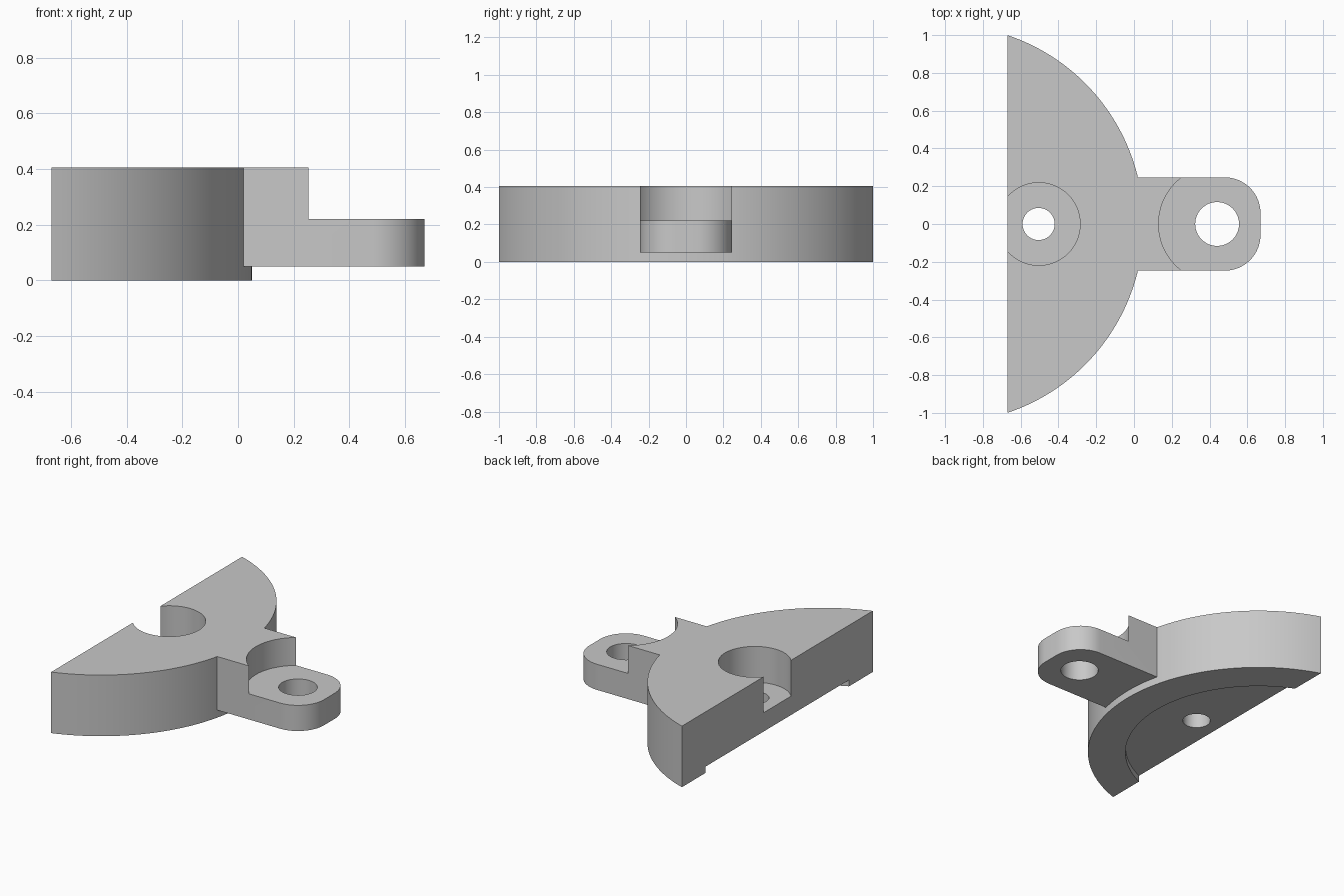
import bpy
import bmesh
from math import pi, cos, sin, acos

default_cube = bpy.data.objects.get("Cube")
if default_cube:
    bpy.data.objects.remove(default_cube, do_unlink=True)

BACK = -0.67          # flat face of the segment
CENTRE = -1.004       # axis of the large arc
RADIUS = 1.054
TOP = 0.405

grey = bpy.data.materials.new("plain grey")
grey.use_nodes = True
colour = (0.58, 0.58, 0.58, 1)
grey.diffuse_color = colour
grey.node_tree.nodes["Principled BSDF"].inputs["Base Color"].default_value = colour


def arc(cx, cy, r, start, end, n):
    steps = [start + (end - start) * i / n for i in range(n + 1)]
    return [(cx + r * cos(a), cy + r * sin(a)) for a in steps]


def prism(name, outline, z0, z1):
    """Extrude a counter-clockwise outline from z0 to z1."""
    bm = bmesh.new()
    base = bm.faces.new([bm.verts.new((x, y, z0)) for x, y in outline])
    top = bmesh.ops.extrude_face_region(bm, geom=[base])["geom"]
    verts = [v for v in top if isinstance(v, bmesh.types.BMVert)]
    bmesh.ops.translate(bm, verts=verts, vec=(0, 0, z1 - z0))
    bmesh.ops.recalc_face_normals(bm, faces=bm.faces)
    mesh = bpy.data.meshes.new(name)
    bm.to_mesh(mesh)
    bm.free()
    mesh.materials.append(grey)
    obj = bpy.data.objects.new(name, mesh)
    bpy.context.collection.objects.link(obj)
    return obj


def disc(name, cx, r, z0, z1, n=64):
    return prism(name, arc(cx, 0, r, 0, 2 * pi, n)[:-1], z0, z1)


def combine(target, tool, operation):
    """Apply a boolean and discard the tool."""
    tool.hide_render = True
    mod = target.modifiers.new(operation, "BOOLEAN")
    mod.operation = operation
    mod.solver = "EXACT"
    mod.object = tool
    bpy.context.view_layer.objects.active = target
    bpy.ops.object.modifier_apply(modifier=mod.name)
    bpy.data.objects.remove(tool, do_unlink=True)


# Circular segment body
half = acos((BACK - CENTRE) / RADIUS)
body = prism("bracket_body", arc(CENTRE, 0, RADIUS, -half, half, 80), 0, TOP)

# Mounting arm with rounded end corners
width, end, corner = 0.247, 0.67, 0.19
outline = [(-0.2, -width)]
outline += arc(end - corner, corner - width, corner, -pi / 2, 0, 16)
outline += arc(end - corner, width - corner, corner, 0, pi / 2, 16)
outline += [(-0.2, width)]
arm = prism("arm", outline, 0.05, TOP)
combine(body, arm, "UNION")

# Cut-outs: arm step, arm hole, counterbore, bolt hole, underside recess
cuts = [
    ("arm_step", 0.44, 0.31, 0.22, 0.6),
    ("arm_hole", 0.44, 0.116, -0.1, 0.5),
    ("counterbore", -0.504, 0.219, 0.167, 0.6),
    ("bolt_hole", -0.505, 0.085, -0.1, 0.5),
    ("underside_recess", CENTRE, 0.822, -0.1, 0.042),
]
for name, cx, r, z0, z1 in cuts:
    combine(body, disc(name, cx, r, z0, z1, 128 if r > 0.5 else 64), "DIFFERENCE")

# Smooth curved walls, keep crisp edges
bpy.ops.object.select_all(action="DESELECT")
body.select_set(True)
bpy.context.view_layer.objects.active = body
bpy.ops.object.shade_smooth_by_angle(angle=pi / 6)
